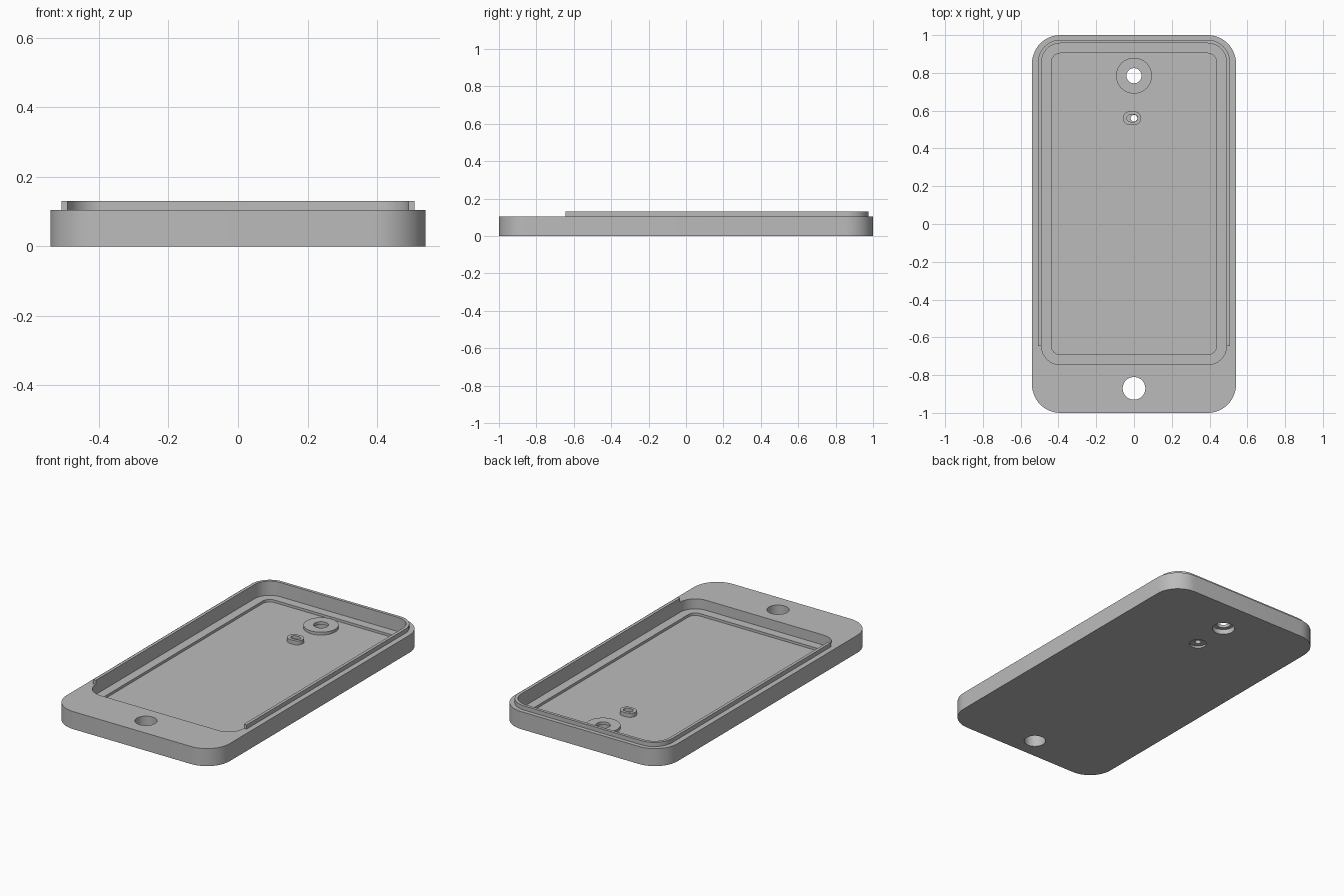
import bpy, bmesh, math

cube = bpy.data.objects.get("Cube")
if cube:
    bpy.data.objects.remove(cube, do_unlink=True)

grey = bpy.data.materials.new("plain grey")
grey.use_nodes = True
COLOUR = (0.5, 0.5, 0.5, 1)
grey.diffuse_color = COLOUR
grey.node_tree.nodes["Principled BSDF"].inputs["Base Color"].default_value = COLOUR


def outline(x0, x1, y0, y1, r, steps=12):
    """Counter-clockwise rounded rectangle, starting at the front right corner."""
    corners = [(x1 - r, y0 + r), (x1 - r, y1 - r), (x0 + r, y1 - r), (x0 + r, y0 + r)]
    points = []
    for i, (cx, cy) in enumerate(corners):
        for k in range(steps + 1):
            a = math.pi / 2 * (i - 1 + k / steps)
            p = (cx + r * math.cos(a), cy + r * math.sin(a))
            if not points or math.dist(p, points[-1]) > 1e-5:
                points.append(p)
    if math.dist(points[0], points[-1]) < 1e-5:
        points.pop()
    return points


def disc(x, y, r):
    return [(x + r * math.cos(a * math.tau / 48), y + r * math.sin(a * math.tau / 48))
            for a in range(48)]


def prism(name, points, z0, z1):
    bm = bmesh.new()
    face = bm.faces.new([bm.verts.new((x, y, z0)) for x, y in points])
    top = bmesh.ops.extrude_face_region(bm, geom=[face])["geom"]
    bmesh.ops.translate(bm, vec=(0, 0, z1 - z0),
                        verts=[v for v in top if isinstance(v, bmesh.types.BMVert)])
    bmesh.ops.recalc_face_normals(bm, faces=bm.faces)
    mesh = bpy.data.meshes.new(name)
    bm.to_mesh(mesh)
    bm.free()
    mesh.materials.append(grey)
    obj = bpy.data.objects.new(name, mesh)
    bpy.context.collection.objects.link(obj)
    return obj


def combine(target, tool, operation="DIFFERENCE"):
    """Apply a boolean and throw the tool away."""
    bpy.context.view_layer.objects.active = target
    mod = target.modifiers.new("cut", "BOOLEAN")
    mod.operation, mod.solver, mod.object = operation, "EXACT", tool
    bpy.ops.object.modifier_apply(modifier=mod.name)
    bpy.data.objects.remove(tool, do_unlink=True)


FLOOR, LEDGE, RIM, TOP = 0.03, 0.045, 0.105, 0.13
HOLE_Y, SLOT_Y = 0.785, 0.56

# Case shell with a stepped pocket
shell = prism("case_shell", outline(-0.54, 0.54, -1, 1, 0.15), 0, RIM)
combine(shell, prism("pocket", outline(-0.49, 0.49, -0.745, 0.957, 0.1), LEDGE, 0.2))
combine(shell, prism("floor_pocket", outline(-0.437, 0.437, -0.692, 0.904, 0.047), FLOOR, 0.2))

# Round boss and slotted post on the floor
combine(shell, prism("boss", disc(0, HOLE_Y, 0.095), 0.02, 0.047), "UNION")
combine(shell, prism("post", outline(-0.058, 0.037, SLOT_Y - 0.037, SLOT_Y + 0.037, 0.0369),
                     0.02, 0.054), "UNION")
combine(shell, prism("slot", outline(-0.038, 0.019, SLOT_Y - 0.019, SLOT_Y + 0.019, 0.0189),
                     0.036, 0.2))

# Through holes and the recesses underneath
for name, y, r, depth in [("front_hole", -0.87, 0.06, 0.2), ("camera_hole", HOLE_Y, 0.04, 0.2),
                          ("camera_recess", HOLE_Y, 0.063, 0.03),
                          ("small_hole", SLOT_Y, 0.0175, 0.2),
                          ("small_recess", SLOT_Y, 0.047, 0.012)]:
    combine(shell, prism(name, disc(0, y, r), -0.1, depth))

# Raised lip around the back and sides, open at the front
lip = prism("raised_lip", outline(-0.508, 0.508, -0.9, 0.975, 0.118), RIM, TOP)
combine(lip, prism("lip_inside", outline(-0.49, 0.49, -0.95, 0.957, 0.1), 0, 0.2))
combine(lip, prism("lip_front", outline(-0.7, 0.7, -1.2, -0.645, 0.01), 0, 0.2))

for obj in (shell, lip):
    bpy.ops.object.select_all(action="DESELECT")
    obj.select_set(True)
    bpy.context.view_layer.objects.active = obj
    bpy.ops.object.shade_smooth_by_angle(angle=math.radians(30))
